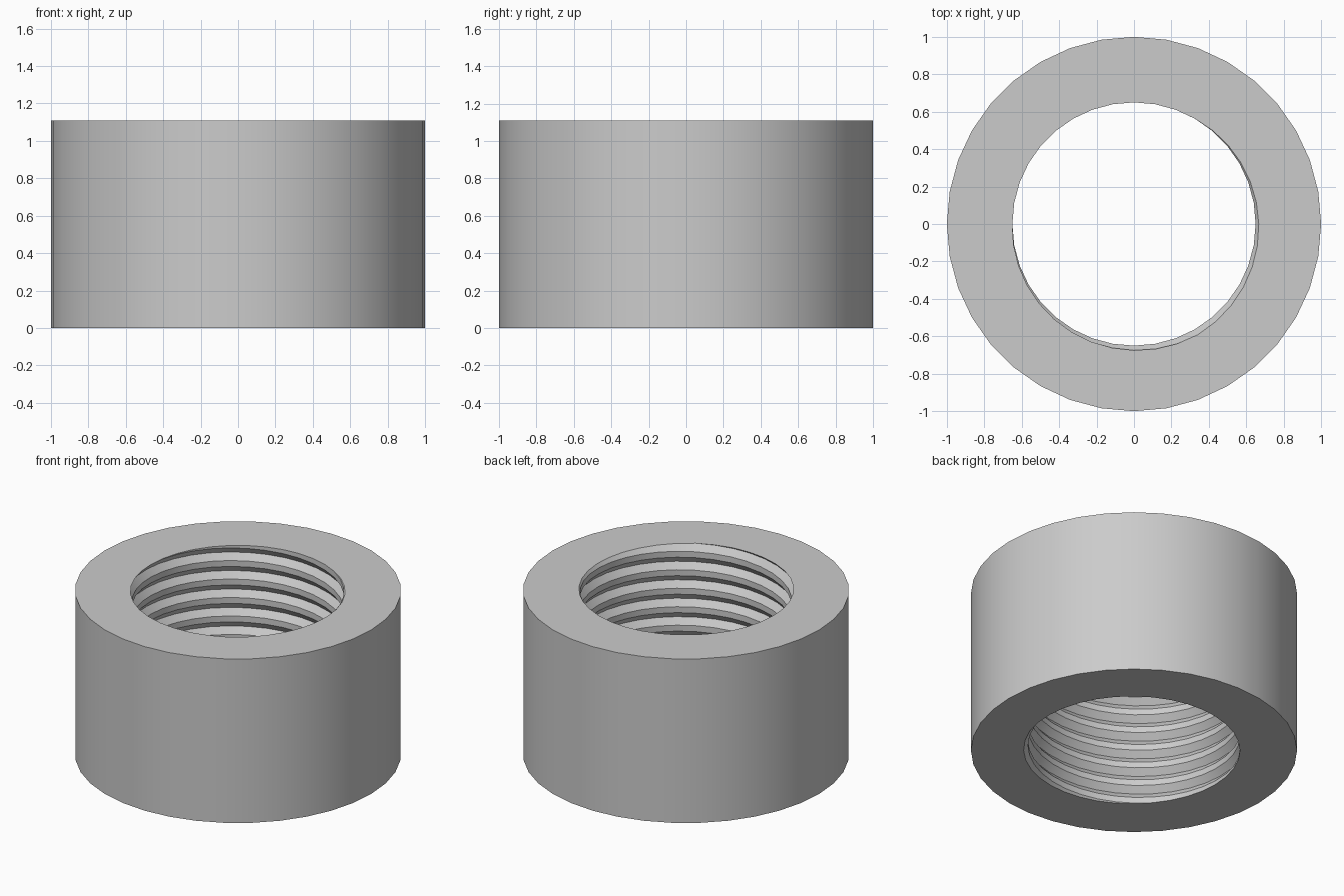
import bpy
import bmesh
import math

cube = bpy.data.objects.get("Cube")
if cube:
    bpy.data.objects.remove(cube, do_unlink=True)

HEIGHT = 1.11
SEGMENTS = 36
PITCH = 0.125
CREST, ROOT = 0.65, 0.683
FLANK = 0.0425
ROOT_ANGLE = math.radians(-60)  # where the groove bottom meets the top face

# Single flat colour
steel = bpy.data.materials.new("light grey")
steel.use_nodes = True
colour = (0.6, 0.6, 0.6, 1)
steel.diffuse_color = colour
steel.node_tree.nodes["Principled BSDF"].inputs["Base Color"].default_value = colour

bm = bmesh.new()

# Threaded bore: one groove profile repeated up each column, rising one pitch per turn
profile = [(ROOT, 0), (CREST, FLANK), (CREST, PITCH - FLANK)]
turns = math.ceil(HEIGHT / PITCH) + 4
columns = []
for i in range(SEGMENTS):
    a = 2 * math.pi * i / SEGMENTS
    base = HEIGHT + PITCH * ((a - ROOT_ANGLE) / (2 * math.pi) - turns + 2)
    columns.append([bm.verts.new((r * math.cos(a), r * math.sin(a), base + k * PITCH + z))
                    for k in range(turns) for r, z in profile])

for i, left in enumerate(columns):
    # The last column joins the first one a full pitch higher
    right = columns[i + 1] if i + 1 < SEGMENTS else columns[0][len(profile):]
    for j in range(min(len(left), len(right)) - 1):
        bm.faces.new((left[j], left[j + 1], right[j + 1], right[j]))

# Trim the thread flush with both end planes
for z, up in ((0, -1), (HEIGHT, 1)):
    bmesh.ops.bisect_plane(bm, geom=bm.verts[:] + bm.edges[:] + bm.faces[:], dist=1e-6,
                           plane_co=(0, 0, z), plane_no=(0, 0, up), clear_outer=True)
bore_rims = [[e for e in bm.edges if e.is_boundary
              and all(abs(v.co.z - z) < 1e-4 for v in e.verts)] for z in (0, HEIGHT)]

# Outer wall
rings = [[bm.verts.new((math.cos(2 * math.pi * i / SEGMENTS),
                        math.sin(2 * math.pi * i / SEGMENTS), z))
          for i in range(SEGMENTS)] for z in (0, HEIGHT)]
low, high = rings
for i in range(SEGMENTS):
    n = (i + 1) % SEGMENTS
    bm.faces.new((low[i], low[n], high[n], high[i]))

# Flat annular end faces
for ring, rim in zip(rings, bore_rims):
    outer = [bm.edges.get((ring[i], ring[i - 1])) for i in range(SEGMENTS)]
    bmesh.ops.bridge_loops(bm, edges=outer + rim)

bmesh.ops.recalc_face_normals(bm, faces=bm.faces[:])
mesh = bpy.data.meshes.new("threaded_ring")
bm.to_mesh(mesh)
bm.free()
mesh.materials.append(steel)

ring_object = bpy.data.objects.new("threaded_ring", mesh)
bpy.context.collection.objects.link(ring_object)
bpy.ops.object.select_all(action="DESELECT")
ring_object.select_set(True)
bpy.context.view_layer.objects.active = ring_object
bpy.ops.object.shade_smooth_by_angle(angle=math.radians(25))
